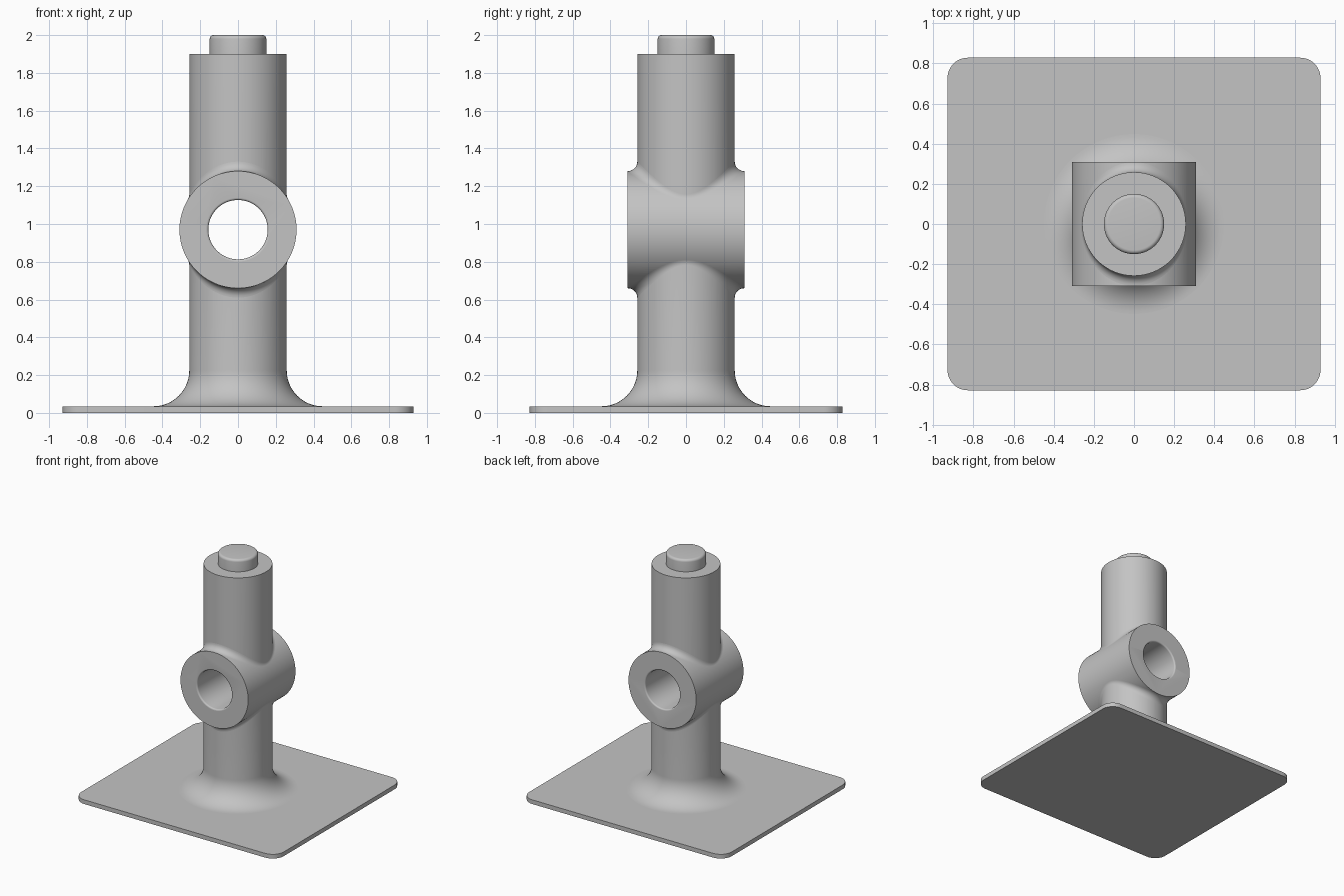
import bpy, bmesh
from math import sin, cos, pi, sqrt, radians
from mathutils import Vector, Matrix

cube = bpy.data.objects.get("Cube")
if cube:
    bpy.data.objects.remove(cube, do_unlink=True)

SEG = 128
COLUMN_R, HUB_R, HUB_Z, BLEND = 0.258, 0.31, 0.97, 0.05
PLATE_T, FOOT = 0.035, 0.19

grey = bpy.data.materials.new("plain grey")
grey.use_nodes = True
colour = (0.55, 0.55, 0.55, 1)
grey.diffuse_color = colour
grey.node_tree.nodes["Principled BSDF"].inputs["Base Color"].default_value = colour


def add_object(name, bm):
    mesh = bpy.data.meshes.new(name)
    bm.to_mesh(mesh)
    bm.free()
    mesh.materials.append(grey)
    obj = bpy.data.objects.new(name, mesh)
    bpy.context.collection.objects.link(obj)
    return obj


def activate(obj):
    bpy.ops.object.select_all(action='DESELECT')
    obj.select_set(True)
    bpy.context.view_layer.objects.active = obj


def smooth(obj):
    activate(obj)
    bpy.ops.object.shade_smooth_by_angle(angle=radians(30))


def arc(cx, cz, r, start, end, steps):
    angles = [radians(start + (end - start) * i / steps) for i in range(steps + 1)]
    return [(cx + r * cos(a), cz + r * sin(a)) for a in angles]


def lathe(name, profile, matrix=Matrix()):
    """Closed solid turned around z from (radius, height) points, with flat end caps."""
    bm = bmesh.new()
    rings = [[bm.verts.new((r * cos(2 * pi * i / SEG), r * sin(2 * pi * i / SEG), z))
              for i in range(SEG)] for r, z in profile]
    for low, high in zip(rings, rings[1:]):
        for i in range(SEG):
            j = (i + 1) % SEG
            bm.faces.new((low[i], low[j], high[j], high[i]))
    bm.faces.new(rings[0])
    bm.faces.new(rings[-1])
    bmesh.ops.transform(bm, matrix=matrix, verts=bm.verts)
    bmesh.ops.recalc_face_normals(bm, faces=bm.faces)
    return add_object(name, bm)


def combine(target, tool, operation):
    mod = target.modifiers.new(operation.lower(), 'BOOLEAN')
    mod.operation, mod.solver, mod.object = operation, 'EXACT', tool
    activate(target)
    bpy.ops.object.modifier_apply(modifier=mod.name)
    bpy.data.objects.remove(tool, do_unlink=True)


# Base plate with rounded corners
bm = bmesh.new()
bmesh.ops.create_cube(bm, size=1)
bmesh.ops.transform(bm, verts=bm.verts, matrix=Matrix.Translation((0, 0, PLATE_T / 2))
                    @ Matrix.Diagonal((1.857, 1.656, PLATE_T, 1)))
upright = [e for e in bm.edges if abs(e.verts[0].co.z - e.verts[1].co.z) > 0.01]
bmesh.ops.bevel(bm, geom=upright, offset=0.1, segments=12, profile=0.5, affect='EDGES')
smooth(add_object("base_plate", bm))

# Column with flared foot
foot = arc(COLUMN_R + FOOT, PLATE_T + FOOT, FOOT, 270, 180, 20)
column = lathe("column_with_cross_hub",
               [(COLUMN_R + FOOT, 0.01)] + foot + [(COLUMN_R, 1.9)])

# Cross hub joined on, then bored through with eased rims
lying = Matrix.Translation((0, 0, HUB_Z)) @ Matrix.Rotation(pi / 2, 4, 'X')
combine(column, lathe("hub", [(HUB_R, -0.31), (HUB_R, 0.31)], lying), 'UNION')
BORE, EASE = 0.157, 0.012
rim = arc(BORE + EASE, 0.31 - EASE, EASE, 180, 90, 5)
end = [(BORE + EASE, 0.35)]
half = rim + end
bore = [(r, -z) for r, z in reversed(half)] + half
combine(column, lathe("bore_cutter", bore, lying), 'DIFFERENCE')
smooth(column)

# Top pin with rounded rim
smooth(lathe("top_pin", [(0.15, 1.88)] + arc(0.13, 1.98, 0.02, 0, 90, 6)))


# Rolling-ball blends where the column meets the hub
def blend(name, side, steps=8):
    bm = bmesh.new()
    axis = Vector((0, 0, HUB_Z))
    rows, centres = [], []
    for i in range(SEG):
        t = 2 * pi * i / SEG
        reach = COLUMN_R + BLEND
        x, y = reach * cos(t), reach * sin(t)
        z = side * sqrt((HUB_R + BLEND) ** 2 - x * x)
        to_column = Vector((-cos(t), -sin(t), 0))
        to_hub = Vector((-x, 0, -z)).normalized()
        centre = axis + Vector((x, y, z))
        centres.append(centre)
        rows.append([bm.verts.new(centre + BLEND * to_column.slerp(to_hub, k / steps))
                     for k in range(steps + 1)])
    for i in range(SEG):
        j = (i + 1) % SEG
        for k in range(steps):
            face = bm.faces.new((rows[i][k], rows[j][k], rows[j][k + 1], rows[i][k + 1]))
            face.normal_update()
            if face.normal.dot(centres[i] - face.calc_center_median()) < 0:
                face.normal_flip()
    smooth(add_object(name, bm))


blend("upper_hub_blend", 1)
blend("lower_hub_blend", -1)
